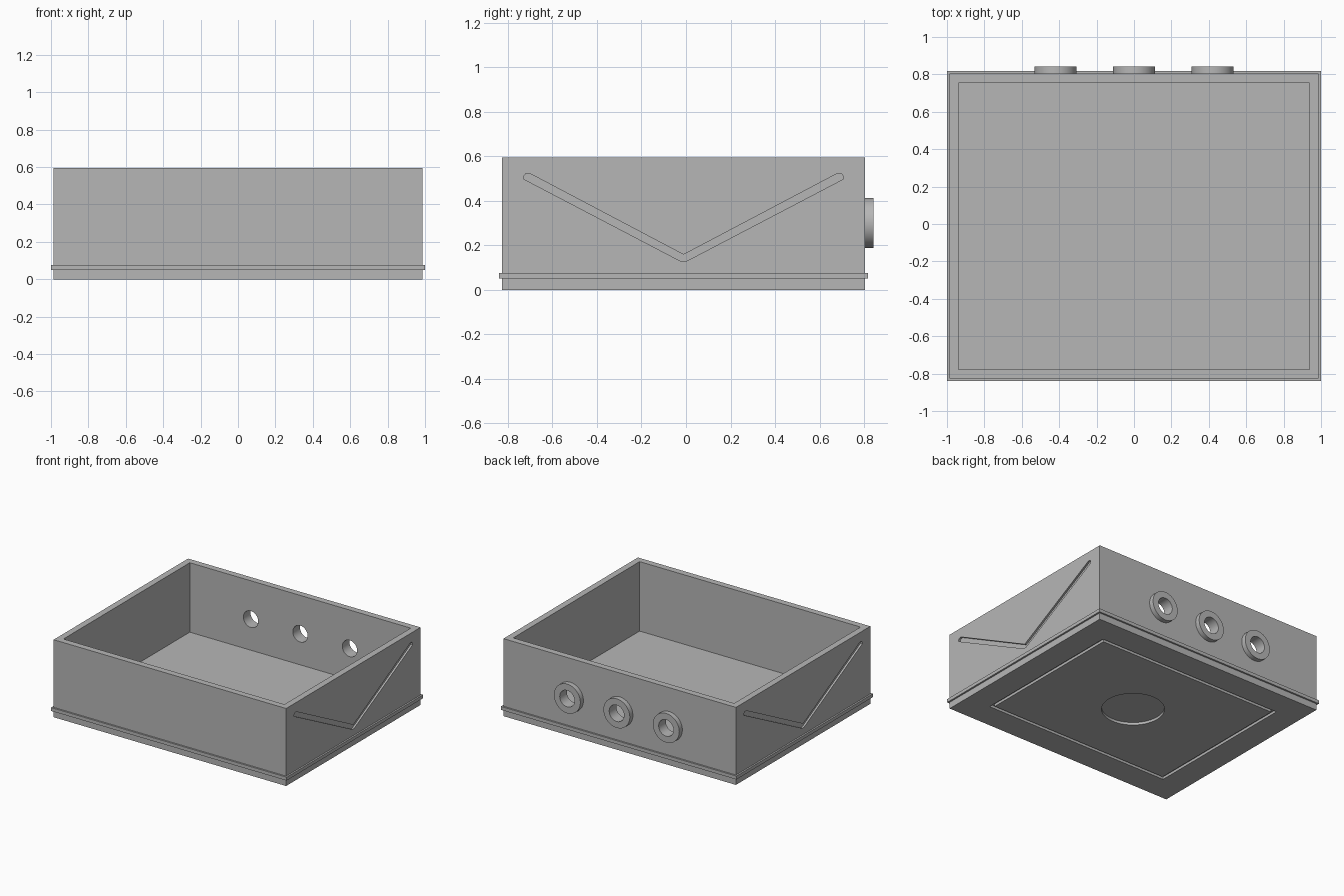
import bpy, math

if "Cube" in bpy.data.objects:
    bpy.data.objects.remove(bpy.data.objects["Cube"], do_unlink=True)

gray = bpy.data.materials.new("plain gray")
gray.use_nodes = True
gray.diffuse_color = (0.47, 0.47, 0.47, 1)
gray.node_tree.nodes["Principled BSDF"].inputs["Base Color"].default_value = gray.diffuse_color

CY = -0.011             # centre of the box in y
HX, HY, TOP = 0.987, 0.815, 0.595
WALL, FLOOR, GROOVE = 0.049, 0.062, 0.015
LIP = 0.013
PORTS = (-0.42, 0, 0.42)


def finish(name):
    ob = bpy.context.object
    ob.name = name
    ob.data.materials.append(gray)
    return ob


def box(name, hx, hy, z0, z1):
    bpy.ops.mesh.primitive_cube_add(size=2, location=(0, CY, (z0 + z1) / 2))
    bpy.context.object.scale = (hx, hy, (z1 - z0) / 2)
    bpy.ops.object.transform_apply(location=True, rotation=True, scale=True)
    return finish(name)


def cylinder(name, radius, depth, location, tilt=0):
    bpy.ops.mesh.primitive_cylinder_add(vertices=64, radius=radius, depth=depth,
                                        location=location, rotation=(tilt, 0, 0))
    bpy.ops.object.transform_apply(location=True, rotation=True, scale=True)
    return finish(name)


def prism(name, outline, x0, x1):
    n = len(outline)
    verts = [(x, y, z) for x in (x0, x1) for y, z in outline]
    faces = [tuple(reversed(range(n))), tuple(range(n, 2 * n))]
    faces += [(i, (i + 1) % n, (i + 1) % n + n, i + n) for i in range(n)]
    mesh = bpy.data.meshes.new(name)
    mesh.from_pydata(verts, [], faces)
    ob = bpy.data.objects.new(name, mesh)
    bpy.context.collection.objects.link(ob)
    mesh.materials.append(gray)
    return ob


def cut(target, cutter):
    """Subtract the cutter from the target, then discard the cutter."""
    bpy.ops.object.select_all(action='DESELECT')
    bpy.context.view_layer.objects.active = target
    target.select_set(True)
    mod = target.modifiers.new("cut", 'BOOLEAN')
    mod.operation, mod.solver, mod.object = 'DIFFERENCE', 'EXACT', cutter
    bpy.ops.object.modifier_apply(modifier=mod.name)
    bpy.data.objects.remove(cutter, do_unlink=True)


def smooth(ob):
    bpy.ops.object.select_all(action='DESELECT')
    bpy.context.view_layer.objects.active = ob
    ob.select_set(True)
    bpy.ops.object.shade_smooth_by_angle(angle=math.radians(30))


# Open tray
tray = box("tray", HX, HY, 0, TOP)
cut(tray, box("cavity", HX - WALL, HY - WALL, FLOOR, 1))

# V-shaped grooves in both side walls
half = [(0.01, 0.127), (0.717, 0.497), (0.717, 0.512), (0.708, 0.522), (0.69, 0.522)]
outline = [(CY + y, z) for y, z in half] + [(CY, 0.158)]
outline += [(CY - y, z) for y, z in reversed(half)]
for x in (-HX, HX):
    cut(tray, prism("side_groove", outline, x - GROOVE, x + GROOVE))

# Rectangular groove and round recess under the base
ring = box("base_groove", 0.79, 0.615, -0.1, 0.02)
cut(ring, box("base_panel", 0.765, 0.59, -0.2, 0.1))
cut(tray, ring)
cut(tray, cylinder("base_recess", 0.22, 0.04, (0, CY, 0)))

# Rear ports with raised collars
back = CY + HY
for i, x in enumerate(PORTS):
    cut(tray, cylinder("port_hole", 0.063, 0.4, (x, back, 0.3), math.pi / 2))
    collar = cylinder(f"port_collar_{i + 1}", 0.112, 0.04, (x, back + 0.0175, 0.3), math.pi / 2)
    cut(collar, cylinder("collar_hole", 0.063, 0.4, (x, back, 0.3), math.pi / 2))
    smooth(collar)
smooth(tray)

# Thin lip around the foot of the tray
lip = box("lower_lip", HX + LIP, HY + LIP, 0.05, 0.076)
cut(lip, box("lip_opening", HX - 0.01, HY - 0.01, -0.1, 0.3))
